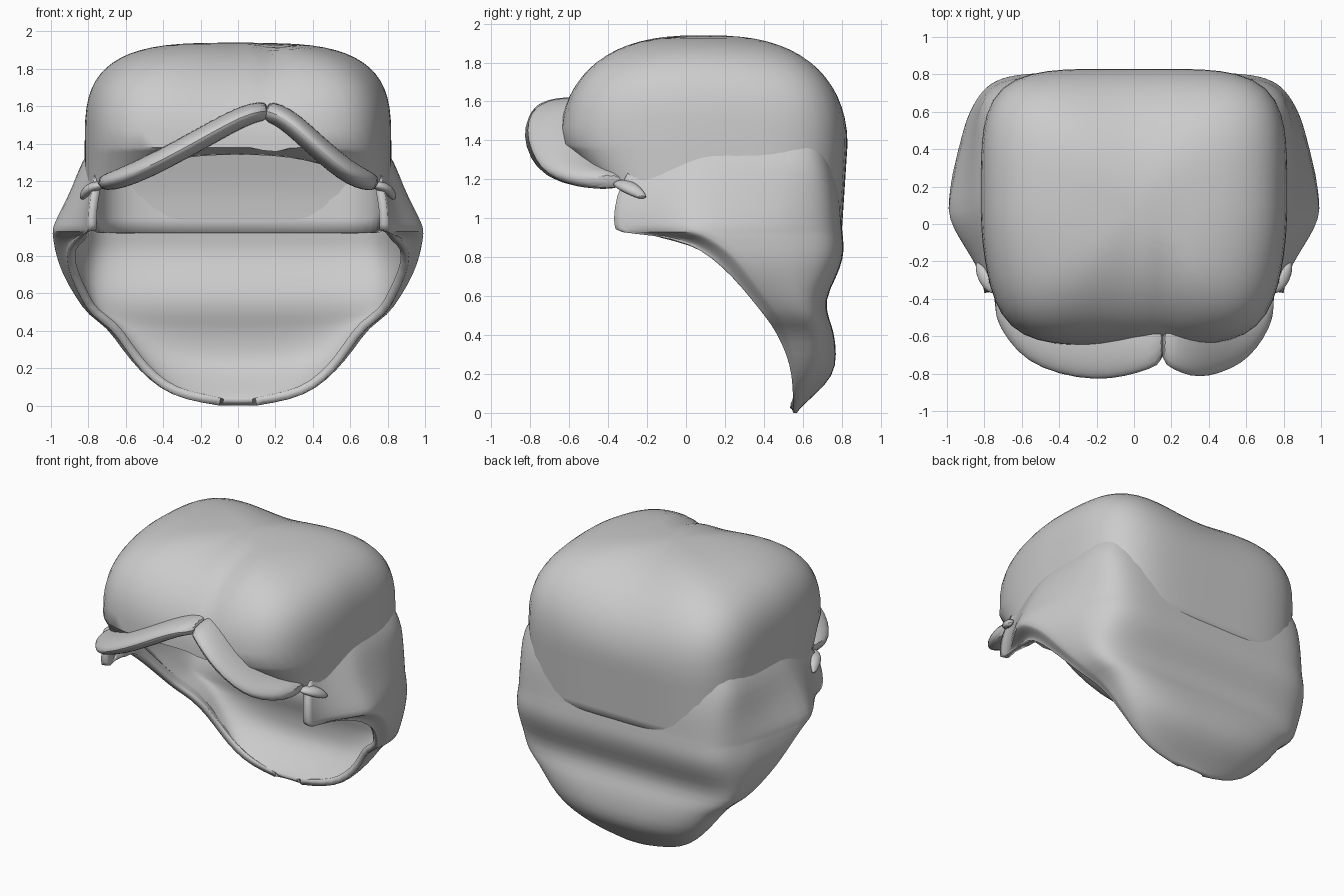
import bpy, math
from mathutils import Vector

old = bpy.data.objects.get("Cube")
if old:
    bpy.data.objects.remove(old)

grey = bpy.data.materials.new("plain grey")
grey.use_nodes = True
grey.diffuse_color = (0.6, 0.6, 0.6, 1)
grey.node_tree.nodes["Principled BSDF"].inputs["Base Color"].default_value = (0.6, 0.6, 0.6, 1)


def loft(name, rows, closed=False, start_cap=False, end_cap=False, thickness=0, subdiv=0):
    """Skin a list of equal-length point rows."""
    n = len(rows[0])
    verts = [p for row in rows for p in row]
    faces = []
    for i in range(len(rows) - 1):
        for j in range(n if closed else n - 1):
            k = (j + 1) % n
            faces.append((i * n + j, (i + 1) * n + j, (i + 1) * n + k, i * n + k))
    if start_cap:
        faces.append(tuple(range(n)))
    if end_cap:
        faces.append(tuple(reversed(range(len(verts) - n, len(verts)))))
    mesh = bpy.data.meshes.new(name)
    mesh.from_pydata(verts, [], faces)
    mesh.materials.append(grey)
    obj = bpy.data.objects.new(name, mesh)
    bpy.context.collection.objects.link(obj)
    if subdiv:
        mod = obj.modifiers.new("smooth", "SUBSURF")
        mod.levels = mod.render_levels = subdiv
    if thickness:
        mod = obj.modifiers.new("thickness", "SOLIDIFY")
        mod.thickness = thickness
        mod.offset = -1
    bpy.ops.object.select_all(action="DESELECT")
    obj.select_set(True)
    bpy.context.view_layer.objects.active = obj
    bpy.ops.object.shade_smooth_by_angle(angle=math.radians(50))
    return obj


def smooth(t):
    t = max(0, min(1, t))
    return t * t * (3 - 2 * t)


# Crown: rounded box shell, open underneath, lower at the back
STEPS, AROUND, MIDDLE = 16, 72, 1.38


def crown_point(a, i):
    c, s = math.cos(a), math.sin(a)
    r = (abs(c) ** 4.5 + abs(s) ** 4.5) ** (-1 / 4.5)
    dx, dy = 0.82 * c * r, 0.74 * s * r
    dx *= 1 - 0.07 * smooth(-dy / 0.7)
    n = 2.15 + 1.2 * c * c
    if i <= STEPS:
        phi = max(0.02, i / STEPS * math.pi / 2)
        f = math.sin(phi) ** (2 / n)
        z = MIDDLE + 0.56 * math.cos(phi) ** (2 / n)
        x, y = dx * f, dy * f + 0.09
        z -= 0.025 * math.exp(-((x - 0.18) / 0.07) ** 2) * smooth((0.2 - y) / 0.5)
        return x, y, z
    t = (i - STEPS) / 6
    x, y = dx, dy + 0.09
    edge = 1.17 - 0.25 * smooth((y - 0.1) / 0.6)
    edge += 0.17 * smooth((-y - 0.3) / 0.25) * (1 - min(1, abs(x) / 0.72) ** 2.5)
    y += t * (0.12 * smooth((-y - 0.1) / 0.5) - 0.03 * smooth(y / 0.6))
    return x, y, MIDDLE + (edge - MIDDLE) * t


crown = [[crown_point(math.tau * j / AROUND, i) for j in range(AROUND)]
         for i in range(STEPS + 7)]
loft("crown_hair", crown, closed=True, start_cap=True, thickness=0.05)

# Back and side hair: each row is height, front edge x and y, widest x and y, back y
drape_rows = [
    (1.42, .73, -.15, .76, .20, .72),
    (1.30, .75, -.26, .84, .15, .75),
    (1.17, .78, -.34, .89, .10, .785),
    (1.05, .80, -.37, .95, .10, .795),
    (.96, .80, -.37, 1.0, .10, .80),
    (.925, .80, -.36, 1.0, .10, .805),
    (.915, .83, -.16, 1.0, .12, .805),
    (.87, .90, .02, .99, .18, .81),
    (.80, .92, .13, .975, .27, .81),
    (.70, .90, .24, .94, .34, .775),
    (.58, .84, .34, .87, .42, .71),
    (.48, .79, .42, .80, .50, .735),
    (.42, .68, .46, .70, .53, .76),
    (.30, .60, .52, .62, .56, .775),
    (.19, .52, .545, .53, .57, .76),
    (.09, .41, .55, .42, .56, .66),
    (.03, .28, .55, .285, .56, .59),
    (.00, .10, .55, .10, .555, .57),
]


def drape_row(z, xf, yf, w, yw, yb):
    half = []
    for k in range(6):
        u = k / 6
        half.append((xf + (w - xf) * smooth(u), yf + (yw - yf) * u, z))
    e = 2 / (2 + 5 * smooth(z))
    body = min(w, 0.84)
    for k in range(17):
        u = k / 16 * math.pi / 2
        s = math.sin(u) ** e
        x = body * max(0, math.cos(u)) ** e + (w - body) * (1 - smooth(s))
        half.append((x, yw + (yb - yw) * s, z))
    half[-1] = (0, yb, z)
    return half + [(-x, y, h) for x, y, h in reversed(half[:-1])]


loft("back_hair", [drape_row(*row) for row in drape_rows], thickness=0.045, subdiv=1)


# Rolled locks swept along a path with an oval section
def lock(name, path, depth, thick, taper):
    pts = [Vector(p) for p in path]
    rows = []
    for i, p in enumerate(pts):
        d = pts[min(i + 1, len(pts) - 1)] - pts[max(i - 1, 0)]
        d.y = 0
        up = Vector((0, 1, 0)).cross(d.normalized())
        f = taper[i]
        rows.append([p + Vector((0, depth * f * math.cos(a), 0)) + up * thick * f * math.sin(a)
                     for a in (math.tau * k / 16 for k in range(16))])
    loft(name, rows, closed=True, start_cap=True, end_cap=True, subdiv=1)


fringe_taper = [.9, .95, 1, 1, 1, 1, .9, .6]
lock("right_fringe",
     [(.17, -.58, 1.575), (.08, -.61, 1.57), (-.05, -.64, 1.51), (-.2, -.66, 1.425),
      (-.4, -.63, 1.315), (-.57, -.56, 1.235), (-.67, -.47, 1.2), (-.75, -.39, 1.185)],
     0.18, 0.058, fringe_taper)
lock("left_fringe",
     [(.14, -.58, 1.575), (.21, -.61, 1.56), (.3, -.64, 1.5), (.4, -.64, 1.405),
      (.52, -.6, 1.3), (.61, -.54, 1.235), (.69, -.46, 1.2), (.75, -.39, 1.185)],
     0.18, 0.062, fringe_taper)

# Small strands tucked in front of each ear
for side, label in ((1, "left"), (-1, "right")):
    lock(label + "_ear_strand",
         [(side * .72, -.34, 1.18), (side * .78, -.31, 1.17),
          (side * .82, -.27, 1.14), (side * .84, -.22, 1.1)],
         0.06, 0.03, [.7, 1, .9, .4])
